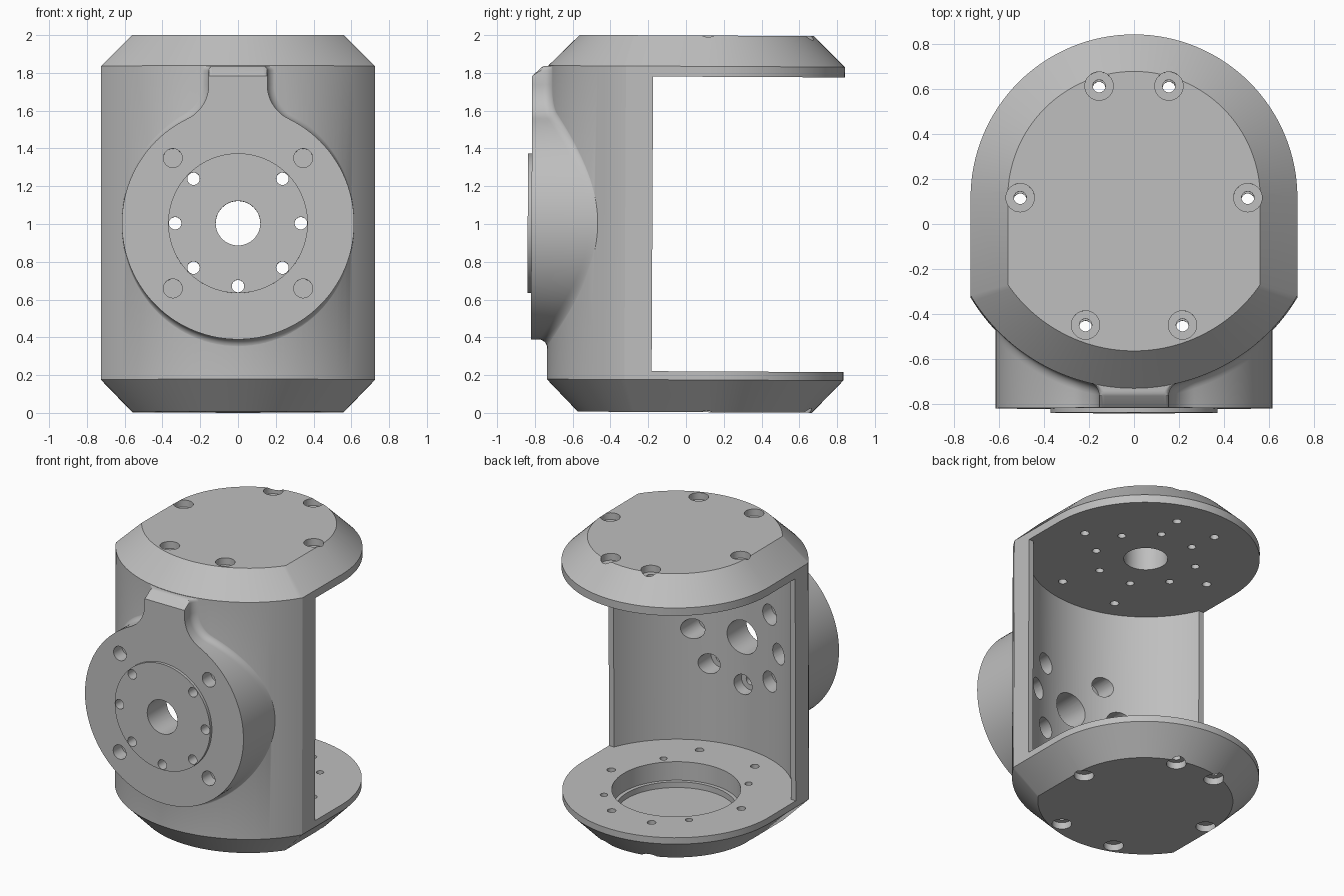
import bpy, bmesh
from math import pi, sin, cos, asin, acos, radians, sqrt
from mathutils import Matrix

if "Cube" in bpy.data.objects:
    bpy.data.objects.remove(bpy.data.objects["Cube"])

AXIS_Y = 0.115      # centre of the round plan
FRONT_R = 0.845     # radius of the front wall
BOSS_Z = 1.0        # centre height of the front flange
FLOOR, CEILING = 0.22, 1.78

grey = bpy.data.materials.new("machined_grey")
grey.use_nodes = True
colour = (0.52, 0.52, 0.52, 1)
grey.diffuse_color = colour
grey.node_tree.nodes["Principled BSDF"].inputs["Base Color"].default_value = colour


def arc(cx, cy, r, start, end, n):
    return [(cx + r * cos(start + (end - start) * i / n),
             cy + r * sin(start + (end - start) * i / n)) for i in range(n + 1)]


def loft(bm, rings):
    """Join equal-length rings into a closed solid."""
    loops = [[bm.verts.new(p) for p in ring] for ring in rings]
    for a, b in zip(loops, loops[1:]):
        for i in range(len(a)):
            j = (i + 1) % len(a)
            bm.faces.new((a[i], a[j], b[j], b[i]))
    bm.faces.new(loops[0][::-1])
    bm.faces.new(loops[-1])


def lathe(bm, profile, centre, axis, n=32):
    """Stepped round solid; profile is (radius, position) along the axis."""
    rings = []
    for r, h in profile:
        circle = arc(centre[0], centre[1], r, 0, 2 * pi, n)[:-1]
        rings.append([(u, v, h) if axis == "z" else (u, h, v) for u, v in circle])
    loft(bm, rings)


def finish(bm, name):
    bmesh.ops.recalc_face_normals(bm, faces=bm.faces)
    mesh = bpy.data.meshes.new(name)
    bm.to_mesh(mesh)
    bm.free()
    ob = bpy.data.objects.new(name, mesh)
    bpy.context.collection.objects.link(ob)
    mesh.materials.append(grey)
    return ob


def combine(target, tool, operation):
    mod = target.modifiers.new("combine", "BOOLEAN")
    mod.operation, mod.solver, mod.object = operation, "EXACT", tool
    bpy.context.view_layer.objects.active = target
    bpy.ops.object.modifier_apply(modifier=mod.name)
    bpy.data.objects.remove(tool)


# Housing: round back, flat sides, shallower front arc, chamfered ends
def plan(inset, z):
    w, r = 0.725 - inset, FRONT_R - inset
    a = asin(w / r)
    pts = arc(0, AXIS_Y, w, 0, pi, 64)
    pts += arc(0, AXIS_Y, r, 1.5 * pi - a, 1.5 * pi + a, 64)
    return [(x, y, z) for x, y in pts]


bm = bmesh.new()
loft(bm, [plan(0.165, 0.004), plan(0, 0.175), plan(0, 1.835), plan(0.165, 1.998)])
housing = finish(bm, "bracket_housing")


# Front flange with a neck, blended into the curved wall by a fillet
def flange_outline(d):
    r, half, fillet, top = 0.615 + d, 0.155 + d, 0.2 - d, 1.833 - BOSS_Z
    t = acos((half + fillet) / (r + fillet))
    fz = sqrt((r + fillet) ** 2 - (half + fillet) ** 2)
    neck = arc(half + fillet, fz, fillet, pi + t, pi, 12)
    right = neck + arc(half - 0.025, top - 0.025, 0.025, 0, pi / 2, 5)
    left = [(-x, z) for x, z in reversed(right)]
    body = arc(0, 0, r, pi - t, 2 * pi + t, 96)[1:-1]
    return right + left + body


def flange_ring(d, lift=0, flat_y=None):
    """Outline offset by d, lying flat or lifted off the front wall."""
    ring = []
    for (x0, z0), (x1, z1) in zip(flange_outline(0), flange_outline(d)):
        fade = max(0, 1 - (x0 / 0.615) ** 2)
        x, z = x0 + (x1 - x0) * fade, z0 + (z1 - z0) * fade + BOSS_Z
        y = flat_y
        if y is None:
            y = AXIS_Y - sqrt(FRONT_R ** 2 - x * x) - lift
        ring.append((x, y, min(z, 1.78 + 0.92 * (y + 0.815))))
    return ring


blend = 0.045
rings = [flange_ring(0, flat_y=-0.815)]
for i in range(7):
    phi = i * pi / 12
    rings.append(flange_ring(blend * (1 - cos(phi)), blend * (1 - sin(phi)) - 0.001))
rings.append(flange_ring(blend, flat_y=-0.2))
bm = bmesh.new()
loft(bm, rings)
combine(housing, finish(bm, "front_flange"), "UNION")

# Raised pilot disc on the flange
bm = bmesh.new()
lathe(bm, [(0.37, -0.835), (0.37, -0.7)], (0, BOSS_Z), "y", 96)
combine(housing, finish(bm, "pilot_disc"), "UNION")

# Open back: curved inner wall between the two end plates
inner, wall_y = 0.745, -0.175
half = asin((AXIS_Y - wall_y) / inner)
outline = arc(0, AXIS_Y, inner, pi + half, 2 * pi - half, 72)
outline += [(1, wall_y), (1, 1), (-1, 1), (-1, wall_y)]
bm = bmesh.new()
loft(bm, [[(x, y, z) for x, y in outline] for z in (FLOOR, CEILING)])
combine(housing, finish(bm, "back_opening"), "DIFFERENCE")

# All drilled holes
bm = bmesh.new()
lathe(bm, [(0.118, -1), (0.118, -0.2)], (0, BOSS_Z), "y", 48)
for k in range(8):
    a = k * pi / 4
    if k != 2:      # flange screws, counterbored from inside
        lathe(bm, [(0.033, -1), (0.033, -0.71), (0.07, -0.71), (0.07, -0.3)],
              (0.333 * cos(a), BOSS_Z + 0.333 * sin(a)), "y")
    a += pi / 8     # ring in the ceiling
    lathe(bm, [(0.026, 1.7), (0.026, 1.88)],
          (0.33 * cos(a), AXIS_Y + 0.33 * sin(a)), "z", 20)
for sx in (-1, 1):
    for s in (-1, 1):
        lathe(bm, [(0.05, -1), (0.05, -0.72)],
              (sx * 0.345, BOSS_Z + s * 0.345), "y")
        lathe(bm, [(0.024, 0.3), (0.024, 0.12)],
              (sx * 0.33, AXIS_Y + s * 0.33), "z", 20)
    for x, y in ((0.155, 0.61), (0.505, 0.115), (0.215, -0.45)):
        lathe(bm, [(0.063, 2.1), (0.063, 1.95), (0.028, 1.95), (0.028, 1.7)],
              (sx * x, y), "z")
        lathe(bm, [(0.063, -0.1), (0.063, 0.05), (0.028, 0.05), (0.028, 0.3)],
              (sx * x, y), "z")
# Ceiling bore and stepped bearing seat in the floor
lathe(bm, [(0.14, 1.7), (0.14, 1.95)], (0, AXIS_Y), "z", 48)
lathe(bm, [(0.41, 0.3), (0.41, 0.09), (0.385, 0.09), (0.385, 0.05)],
      (0, AXIS_Y), "z", 72)
combine(housing, finish(bm, "drill_holes"), "DIFFERENCE")

# Slight backward lean of the whole bracket
lean = Matrix.Rotation(-0.005, 4, "X")
housing.data.transform(Matrix.Translation((0, -0.003, 1)) @ lean
                       @ Matrix.Translation((0, 0, -1)))

# Smooth curved walls, crisp edges
bpy.ops.object.select_all(action="DESELECT")
housing.select_set(True)
bpy.context.view_layer.objects.active = housing
bpy.ops.object.shade_smooth_by_angle(angle=radians(25))
